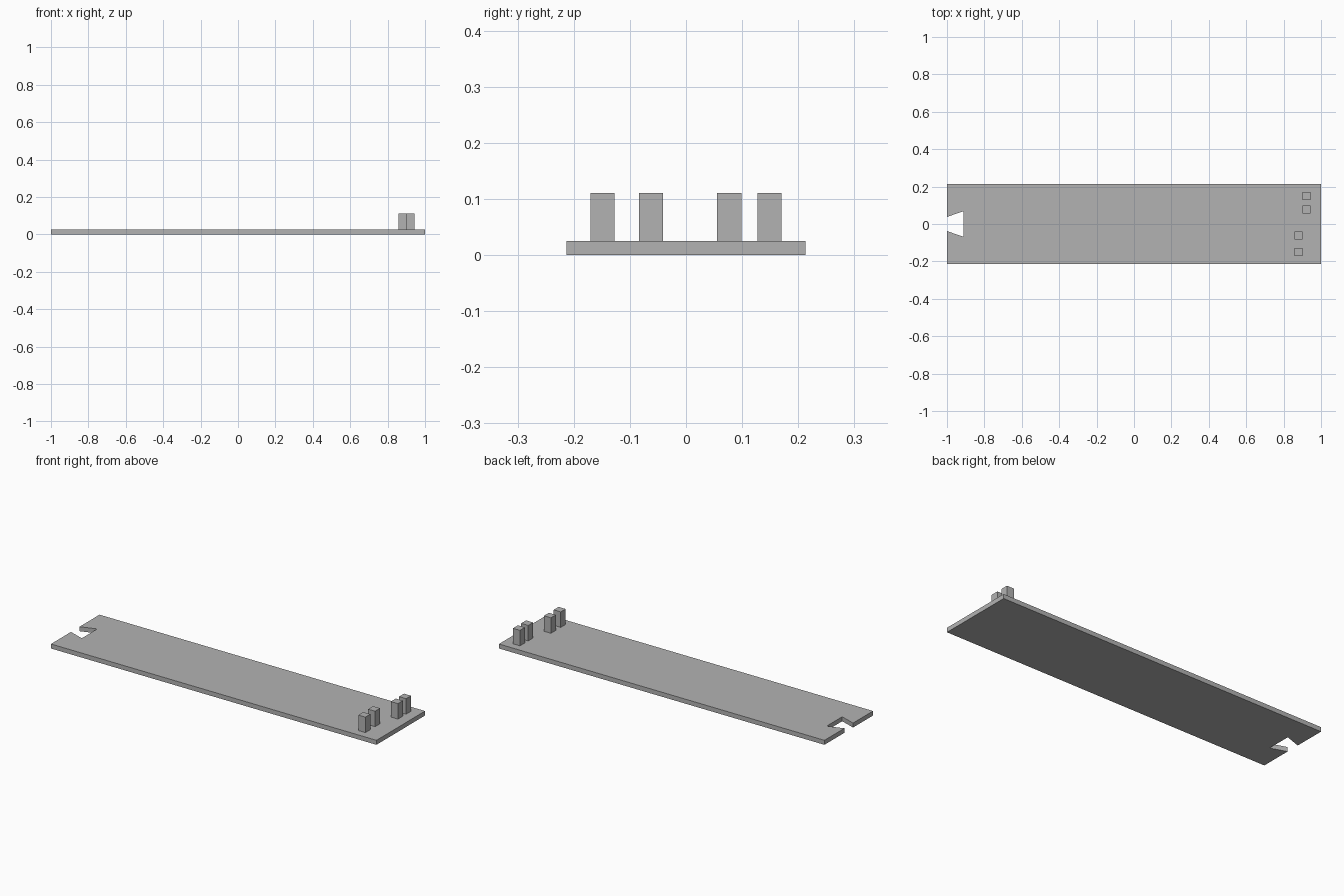
import bpy
import bmesh

cube = bpy.data.objects.get("Cube")
if cube:
    bpy.data.objects.remove(cube, do_unlink=True)

# Single matte grey
grey = bpy.data.materials.new("light grey")
grey.use_nodes = True
colour = (0.45, 0.45, 0.45, 1)
grey.diffuse_color = colour
grey.node_tree.nodes["Principled BSDF"].inputs["Base Color"].default_value = colour


def extrude_outline(name, outline, bottom, top):
    """Solid made by raising a flat outline from bottom to top."""
    bm = bmesh.new()
    face = bm.faces.new([bm.verts.new((x, y, bottom)) for x, y in outline])
    raised = bmesh.ops.extrude_face_region(bm, geom=[face])["geom"]
    verts = [v for v in raised if isinstance(v, bmesh.types.BMVert)]
    bmesh.ops.translate(bm, verts=verts, vec=(0, 0, top - bottom))
    bmesh.ops.recalc_face_normals(bm, faces=bm.faces)
    mesh = bpy.data.meshes.new(name)
    bm.to_mesh(mesh)
    bm.free()
    mesh.materials.append(grey)
    obj = bpy.data.objects.new(name, mesh)
    bpy.context.collection.objects.link(obj)
    return obj


LENGTH, HALF_WIDTH, THICK = 1.0, 0.213, 0.025
PEG, PEG_TOP = 0.0215, 0.111

# Plate with a dovetail notch in one end, mirrored across its long axis
half = [(LENGTH, HALF_WIDTH), (-LENGTH, HALF_WIDTH), (-LENGTH, 0.038), (-0.912, 0.068)]
outline = half + [(x, -y) for x, y in reversed(half)]
extrude_outline("notched_plate", outline, 0, THICK)

# Two staggered pairs of square pegs at the other end
pegs = {
    "back_outer_peg": (0.922, 0.149),
    "back_inner_peg": (0.922, 0.077),
    "front_inner_peg": (0.88, -0.0625),
    "front_outer_peg": (0.88, -0.1485),
}
for name, (x, y) in pegs.items():
    square = [(x + sx * PEG, y + sy * PEG)
              for sx, sy in ((-1, -1), (1, -1), (1, 1), (-1, 1))]
    extrude_outline(name, square, THICK, PEG_TOP)
